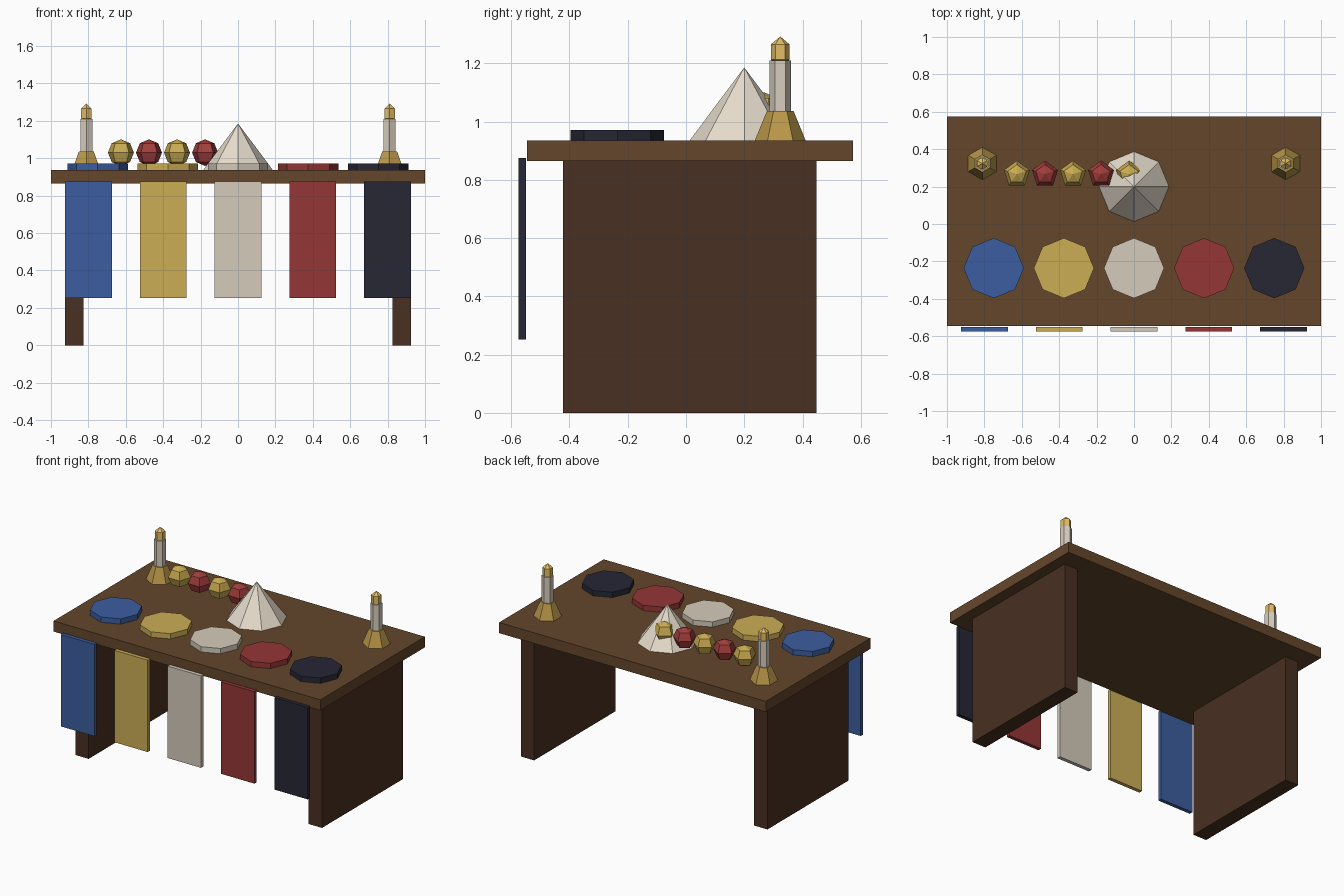
import bpy, bmesh, math

if "Cube" in bpy.data.objects:
    bpy.data.objects.remove(bpy.data.objects["Cube"])

TOP = 0.936      # height of the table surface
CY = 0.0135      # table centre in y


def material(name, hexcode):
    # sRGB hex to linear colour
    rgb = [(int(hexcode[i:i + 2], 16) / 255) ** 2.2 for i in (0, 2, 4)]
    m = bpy.data.materials.new(name)
    m.diffuse_color = (*rgb, 1)
    m.use_nodes = True
    m.node_tree.nodes["Principled BSDF"].inputs["Base Color"].default_value = m.diffuse_color
    return m


def finish(name, bm, mat):
    bmesh.ops.recalc_face_normals(bm, faces=bm.faces)
    me = bpy.data.meshes.new(name)
    bm.to_mesh(me)
    bm.free()
    me.materials.append(mat)
    ob = bpy.data.objects.new(name, me)
    bpy.context.collection.objects.link(ob)
    return ob


def box(name, lo, hi, mat):
    bm = bmesh.new()
    bmesh.ops.create_cube(bm, size=1)
    for v in bm.verts:
        v.co = [(a + b) / 2 + c * (b - a) for a, b, c in zip(lo, hi, v.co)]
    return finish(name, bm, mat)


def lathe(name, x, y, profile, n, mat):
    # revolve (radius, z) points into n flat sides, one corner facing +y
    bm = bmesh.new()
    rings = []
    for r, z in profile:
        if r < 1e-6:
            rings.append([bm.verts.new((x, y, z))] * n)
        else:
            rings.append([bm.verts.new((x + r * math.cos(math.pi / 2 + math.tau * i / n),
                                        y + r * math.sin(math.pi / 2 + math.tau * i / n), z))
                          for i in range(n)])
    for a, b in zip(rings, rings[1:]):
        for i in range(n):
            j = (i + 1) % n
            bm.faces.new(dict.fromkeys((a[i], a[j], b[j], b[i])))
    for end, point in ((rings[0], profile[0]), (rings[-1], profile[-1])):
        if point[0] >= 1e-6:
            bm.faces.new(end)
    return finish(name, bm, mat)


def sphere_profile(r, h, z, rings):
    return [(r * math.sin(math.pi * k / rings), z - h * math.cos(math.pi * k / rings))
            for k in range(rings + 1)]


wood = material("wood", "64482F")
dark_wood = material("dark_wood", "4A3326")
brass = material("brass", "B8964A")
wax = material("wax", "D6CCBC")
flame_mat = material("flame", "E2BC66")
rice = material("rice", "E6DCCB")
fruit_gold = material("fruit_gold", "C9AA52")
fruit_red = material("fruit_red", "A0403E")
cloths = [("blue", "3E5E9E"), ("yellow", "CBAC57"), ("white", "D3CABA"),
          ("red", "943939"), ("black", "2B2B38")]

# Table
box("table_top", (-1, CY - 0.56, 0.864), (1, CY + 0.56, TOP), wood)
for side, x in (("left", -0.875), ("right", 0.875)):
    box(side + "_leg_panel", (x - 0.05, CY - 0.435, 0), (x + 0.05, CY + 0.435, 0.865), dark_wood)

# Hanging banners and plates in five colours
for i, (name, code) in enumerate(cloths):
    mat = material(name, code)
    x = 0.4 * (i - 2)
    box(name + "_banner", (x - 0.125, -0.575, 0.252), (x + 0.125, -0.55, 0.875), mat)
    lathe(name + "_plate", 0.375 * (i - 2), -0.236, [(0.161, TOP), (0.161, 0.972)], 8, mat)

# Pointed mound
lathe("mound", 0, 0.2, [(0.187, TOP), (0, 1.186)], 8, rice)

# Row of fruit, the last one half sunk in the mound
for i in range(5):
    lathe(f"fruit_{i + 1}", -0.626 + 0.15 * i, 0.266, sphere_profile(0.073, 0.071, 1.03, 4), 5,
          fruit_red if i % 2 else fruit_gold)

# Candlesticks
for side, x in (("left", -0.811), ("right", 0.811)):
    y = 0.3235
    lathe(side + "_candle_holder", x, y, [(0.087, TOP), (0.046, 1.036)], 6, brass)
    lathe(side + "_candle", x, y, [(0.037, 1.036), (0.037, 1.21)], 6, wax)
    lathe(side + "_flame", x, y, sphere_profile(0.037, 0.053, 1.239, 3), 6, flame_mat)
